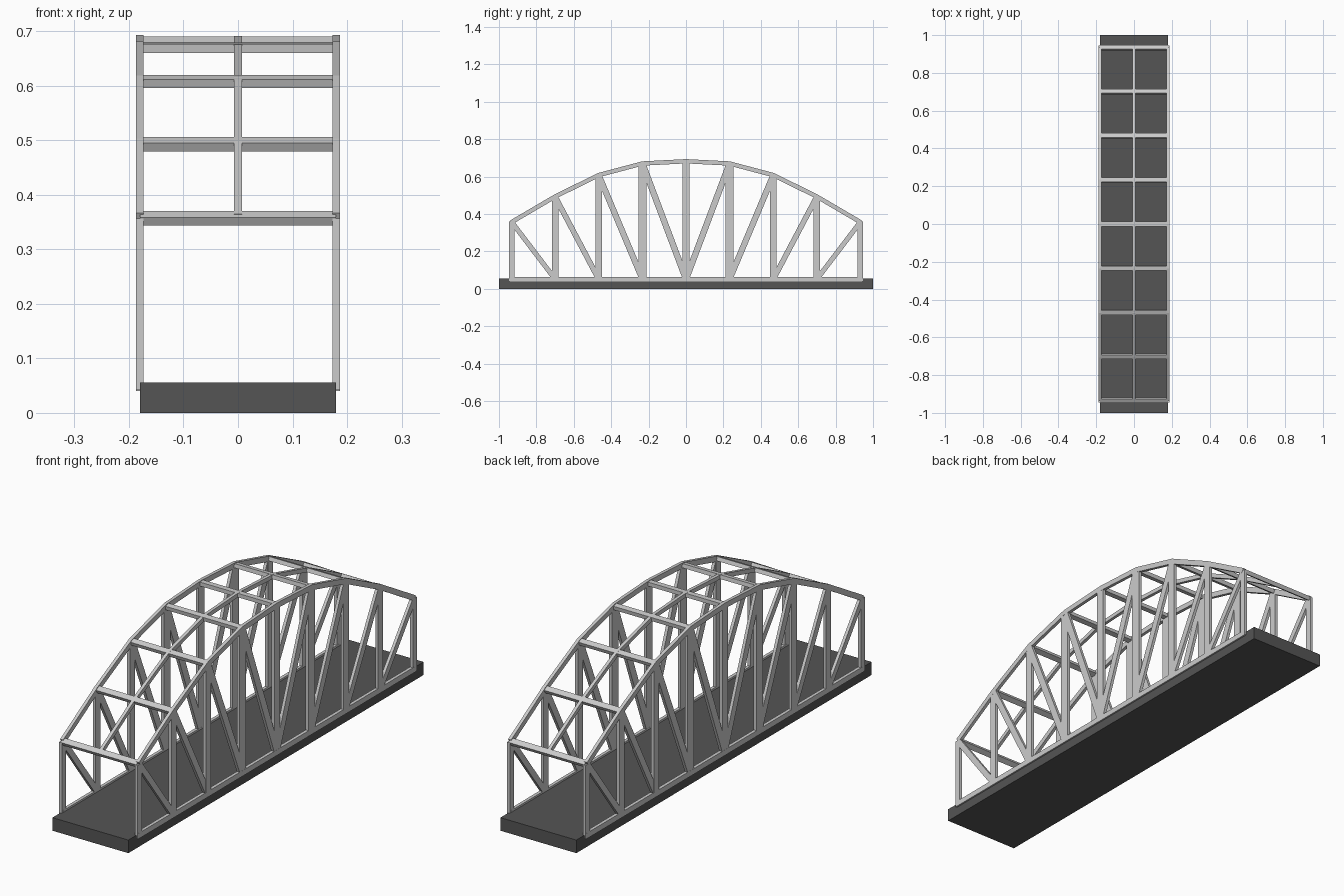
import bpy, bmesh
from mathutils import Vector

if "Cube" in bpy.data.objects:
    bpy.data.objects.remove(bpy.data.objects["Cube"])

# arch nodes (y, z) from one end to the other
HALF = [(-0.932, 0.357), (-0.70, 0.493), (-0.467, 0.608), (-0.233, 0.67)]
TOP = HALF + [(0, 0.682)] + [(-y, z) for y, z in reversed(HALF)]
BASE = 0.052
TX = 0.18


def sweep(bm, pts, x, wx, depth):
    """Rectangular bar following a (y, z) path at a given x, with mitred joints."""
    pts = [Vector(p) for p in pts]
    rings = []
    for i, p in enumerate(pts):
        a = (p - pts[i - 1]).normalized() if i else None
        b = (pts[i + 1] - p).normalized() if i < len(pts) - 1 else None
        t = ((a or b) + (b or a)).normalized()
        n = Vector((-t.y, t.x)) * (depth / 2 / t.dot(a or b))
        rings.append([bm.verts.new((x + sx * wx / 2, p.x + sn * n.x, p.y + sn * n.y))
                      for sx, sn in ((-1, -1), (1, -1), (1, 1), (-1, 1))])
    for r, s in zip(rings, rings[1:]):
        for k in range(4):
            bm.faces.new((r[k], r[(k + 1) % 4], s[(k + 1) % 4], s[k]))
    bm.faces.new(rings[0])
    bm.faces.new(rings[-1])


def finish(bm, name, mirror=False):
    bmesh.ops.recalc_face_normals(bm, faces=bm.faces[:])
    me = bpy.data.meshes.new(name)
    bm.to_mesh(me)
    bm.free()
    ob = bpy.data.objects.new(name, me)
    bpy.context.collection.objects.link(ob)
    if mirror:
        ob.modifiers.new("mirror", 'MIRROR')
    return ob


# road deck
bpy.ops.mesh.primitive_cube_add(size=1, location=(0, 0, 0.028))
deck = bpy.context.object
deck.name = "road_deck"
deck.scale = (0.36, 2, 0.056)
dark = bpy.data.materials.new("dark_deck")
dark.diffuse_color = (0.09, 0.09, 0.09, 1)
dark.use_nodes = True
dark.node_tree.nodes["Principled BSDF"].inputs["Base Color"].default_value = dark.diffuse_color
deck.data.materials.append(dark)

# arched top chords, both sides
bm = bmesh.new()
sweep(bm, TOP, TX, 0.014, 0.023)
finish(bm, "top_chord", True)

# bottom chords
bm = bmesh.new()
sweep(bm, [(-0.94, BASE), (0.94, BASE)], TX, 0.014, 0.024)
finish(bm, "bottom_chord", True)

# vertical posts
bm = bmesh.new()
for i, (y, z) in enumerate(TOP):
    w = (0.028, 0.034, 0.036, 0.044, 0.038)[min(i, 8 - i)]
    sweep(bm, [(y, BASE - 0.01), (y, z)], TX, 0.0136, w)
finish(bm, "vertical_posts", True)

# diagonals leaning down toward the middle
bm = bmesh.new()
for i in range(4):
    w = (0.026, 0.029, 0.032, 0.033)[i]
    for s in (-1, 1):
        a, b = TOP[i], TOP[i + 1]
        sweep(bm, [(-s * a[0], a[1]), (-s * b[0], BASE)], TX, 0.0132, w)
finish(bm, "diagonal_braces", True)

# middle rib along the roof
bm = bmesh.new()
sweep(bm, TOP, 0, 0.014, 0.018)
finish(bm, "centre_rib")

# cross beams, tilted with the arch
bm = bmesh.new()
for i, p in enumerate(TOP):
    t = (Vector(TOP[min(i + 1, 8)]) - Vector(TOP[max(i - 1, 0)])).normalized()
    c = Vector(p)
    sweep(bm, [c - t * 0.012, c + t * 0.012], 0, 0.36, 0.017)
finish(bm, "cross_beams")
